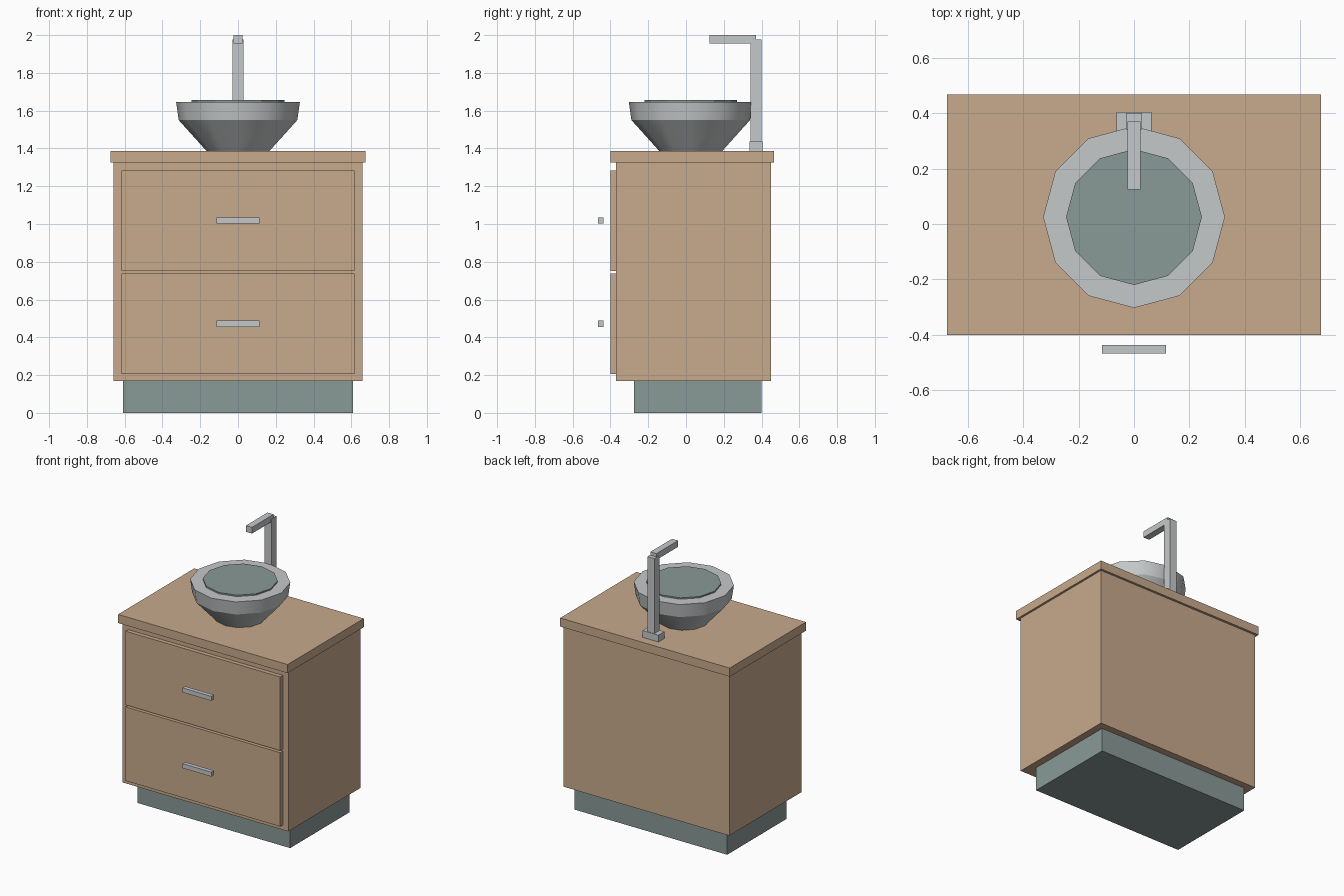
import bpy, bmesh, math

if "Cube" in bpy.data.objects:
    bpy.data.objects.remove(bpy.data.objects["Cube"])


def material(name, rgb):
    m = bpy.data.materials.new(name)
    m.diffuse_color = (*rgb, 1)
    m.use_nodes = True
    m.node_tree.nodes["Principled BSDF"].inputs["Base Color"].default_value = m.diffuse_color
    return m


WOOD = material("light_wood", (0.58, 0.40, 0.265))
SLATE = material("grey_green", (0.25, 0.32, 0.31))
METAL = material("pale_metal", (0.56, 0.58, 0.585))


def add_object(name, bm, mat):
    bmesh.ops.recalc_face_normals(bm, faces=bm.faces)
    mesh = bpy.data.meshes.new(name)
    bm.to_mesh(mesh)
    bm.free()
    mesh.materials.append(mat)
    ob = bpy.data.objects.new(name, mesh)
    bpy.context.collection.objects.link(ob)
    return ob


def box(name, half_x, y, z, mat):
    """Box centred on x = 0, with (min, max) ranges in y and z."""
    bm = bmesh.new()
    bmesh.ops.create_cube(bm, size=1)
    for v in bm.verts:
        v.co = (v.co.x * 2 * half_x, y[v.co.y > 0], z[v.co.z > 0])
    return add_object(name, bm, mat)


def lathe(name, profile, centre_y, mat, sides=12):
    """Closed solid turned from (radius, height) points, bottom to top."""
    bm = bmesh.new()
    rings = []
    for r, z in profile:
        angles = [2 * math.pi * i / sides for i in range(sides)]
        rings.append([bm.verts.new((r * math.cos(a), centre_y + r * math.sin(a), z))
                      for a in angles])
    for low, high in zip(rings, rings[1:]):
        for i in range(sides):
            j = (i + 1) % sides
            bm.faces.new((low[i], low[j], high[j], high[i]))
    bm.faces.new(rings[0])
    bm.faces.new(rings[-1])
    return add_object(name, bm, mat)


# Cabinet
box("plinth", 0.608, (-0.275, 0.40), (0, 0.17), SLATE)
box("cabinet_body", 0.66, (-0.37, 0.45), (0.17, 1.325), WOOD)
box("countertop", 0.675, (-0.40, 0.467), (1.325, 1.387), WOOD)

# Drawers with bar handles
for name, low, high in (("lower", 0.205, 0.737), ("upper", 0.751, 1.282)):
    box(name + "_drawer_front", 0.616, (-0.40, -0.37), (low, high), WOOD)
    mid = (low + high) / 2
    box(name + "_handle", 0.115, (-0.467, -0.437), (mid - 0.015, mid + 0.017), METAL)

# Basin and water surface
bowl = lathe("basin", [(0.167, 1.387), (0.314, 1.55), (0.328, 1.647)], 0.025, METAL)
lathe("water", [(0.245, 1.63), (0.245, 1.657)], 0.025, SLATE)
bpy.ops.object.select_all(action="DESELECT")
bowl.select_set(True)
bpy.context.view_layer.objects.active = bowl
bpy.ops.object.shade_smooth_by_angle(angle=math.radians(32))

# Tap
box("tap_base", 0.063, (0.336, 0.404), (1.387, 1.436), METAL)
box("tap_column", 0.028, (0.341, 0.40), (1.387, 1.976), METAL)
box("tap_spout", 0.024, (0.125, 0.37), (1.955, 2.0), METAL)
